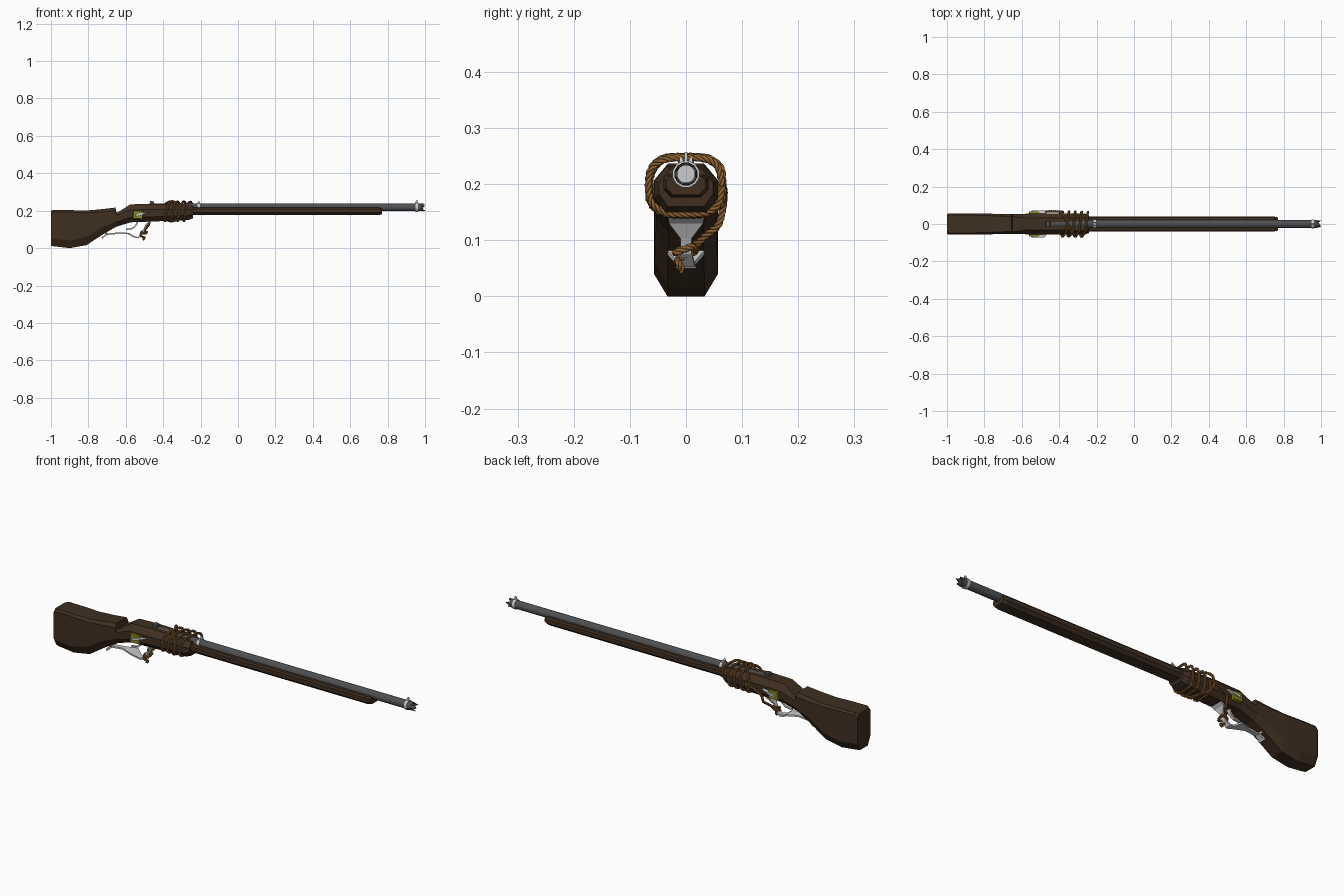
import bpy, bmesh, math, random
from mathutils import Vector

if "Cube" in bpy.data.objects:
    bpy.data.objects.remove(bpy.data.objects["Cube"])

random.seed(4)
BZ = 0.218  # barrel axis height


def material(name, rgb):
    m = bpy.data.materials.new(name)
    m.diffuse_color = (*rgb, 1)
    m.use_nodes = True
    m.node_tree.nodes["Principled BSDF"].inputs["Base Color"].default_value = m.diffuse_color
    return m


WOOD = material("dark_wood", (0.05, 0.028, 0.015))
STEEL = material("dark_steel", (0.075, 0.08, 0.085))
ROPE = material("rope", (0.26, 0.12, 0.03))
GREEN = material("green_brass", (0.25, 0.28, 0.01))


def finish(name, bm, mat=None):
    bmesh.ops.recalc_face_normals(bm, faces=bm.faces)
    me = bpy.data.meshes.new(name)
    bm.to_mesh(me)
    bm.free()
    ob = bpy.data.objects.new(name, me)
    bpy.context.collection.objects.link(ob)
    if mat:
        me.materials.append(mat)
    return ob


def skin(name, rings, mat=None, caps=True):
    """Bridge a list of closed rings of points."""
    bm = bmesh.new()
    vs = [[bm.verts.new(p) for p in r] for r in rings]
    n = len(rings[0])
    for a, b in zip(vs, vs[1:]):
        for i in range(n):
            bm.faces.new((a[i], a[(i + 1) % n], b[(i + 1) % n], b[i]))
    if caps:
        bm.faces.new(vs[0])
        bm.faces.new(vs[-1])
    return finish(name, bm, mat)


def section(x, zb, zt, w, wt, wb, a, b):
    """Eight sided stock section: a, b are the top and bottom bevel heights."""
    half = [(wt, zt), (w, zt - a), (w, zb + b), (wb, zb)]
    return [(x, y, z) for y, z in half] + [(x, -y, z) for y, z in reversed(half)]


def lathe(name, profile, mat=None, n=12, jag=0.0, caps=True):
    rings = []
    for x, r in profile:
        rings.append([(x + (jag * (0, -1, -.35, -.8)[i % 4] if x > 0.995 else 0),
                       r * math.cos(2 * math.pi * (i + .5) / n),
                       BZ + r * math.sin(2 * math.pi * (i + .5) / n)) for i in range(n)])
    return skin(name, rings, mat, caps)


def strip(name, pts, t):
    """Flat metal strap in the xz plane; pts are x, z, half width."""
    rings = []
    for i, (x, z, w) in enumerate(pts):
        p, q = pts[max(i - 1, 0)], pts[min(i + 1, len(pts) - 1)]
        d = Vector((q[0] - p[0], q[1] - p[1])).normalized() * t
        rings.append([(x - d.y, w, z + d.x), (x - d.y, -w, z + d.x),
                      (x + d.y, -w, z - d.x), (x + d.y, w, z - d.x)])
    return skin(name, rings)


def slab(name, outline, y0, y1, mat=None, taper=1.0):
    """Extrude an xz outline along y."""
    cx = sum(p[0] for p in outline) / len(outline)
    cz = sum(p[1] for p in outline) / len(outline)
    return skin(name, [[(x, y0, z) for x, z in outline],
                       [(cx + (x - cx) * taper, y1, cz + (z - cz) * taper) for x, z in outline]], mat)


# butt with the stepped comb, swept wrist and receiver
skin("butt_stock", [section(*s) for s in (
    (-1.0, .012, .200, .053, .036, .030, .018, .045),
    (-.985, .010, .204, .057, .048, .033, .010, .040),
    (-.90, .000, .203, .057, .048, .033, .010, .040),
    (-.81, .016, .201, .056, .046, .033, .012, .045),
    (-.72, .075, .209, .054, .042, .032, .015, .040),
    (-.655, .112, .217, .053, .040, .031, .018, .030),
    (-.65, .115, .190, .053, .042, .031, .012, .025),
    (-.63, .122, .193, .053, .042, .031, .012, .025))], WOOD)
skin("receiver", [section(*s) for s in (
    (-.645, .116, .190, .052, .040, .031, .014, .025),
    (-.575, .138, .234, .055, .032, .033, .030, .025),
    (-.46, .142, .237, .057, .032, .034, .030, .025),
    (-.265, .150, .232, .057, .034, .036, .026, .025),
    (-.24, .160, .226, .048, .030, .032, .024, .022))], WOOD)

# long fore end under the barrel
skin("fore_end", [section(*s) for s in (
    (-.26, .176, .217, .040, .034, .026, .007, .014),
    (.75, .176, .217, .040, .034, .026, .007, .014),
    (.77, .181, .214, .035, .028, .023, .007, .012))], WOOD)

# barrel with a ragged muzzle and hollow bore
lathe("barrel", [(-.47, .021), (.94, .021), (.975, .021), (1.0, .020),
                 (.9985, .016), (.93, .016)], STEEL, jag=.022)
for x, name in ((.955, "muzzle_band"), (-.21, "rear_band")):
    lathe(name, [(x - .007, .019), (x - .007, .0245), (x + .007, .0245), (x + .007, .019)])

# front and rear sights
slab("front_sight", [(.945, .237), (.965, .237), (.960, .257), (.954, .257)], -.0025, .0025)
for s in (-1, 1):
    skin(f"rear_sight_{'left' if s > 0 else 'right'}",
         [[(-.218, s * .003, .238), (-.202, s * .003, .238), (-.202, s * .012, .236), (-.218, s * .012, .236)],
          [(-.214, s * .009, .250), (-.206, s * .009, .250), (-.206, s * .011, .249), (-.214, s * .011, .249)]])
slab("breech_block", [(-.475, .225), (-.445, .225), (-.45, .250), (-.47, .252)], -.014, .014, STEEL)

# trigger guard strap with flared ends, and trigger
strip("trigger_guard", [
    (-.468, .145, .033), (-.485, .132, .030), (-.500, .105, .010), (-.512, .078, .010),
    (-.535, .056, .016), (-.555, .060, .017), (-.585, .078, .033), (-.64, .080, .012),
    (-.700, .074, .012), (-.722, .060, .018), (-.728, .052, .018)], .004)
strip("guard_rear_mount", [(-.700, .076, .013), (-.710, .084, .026), (-.722, .092, .031)], .004)
strip("trigger", [(-.535, .148, .010), (-.545, .122, .009), (-.565, .105, .007), (-.598, .100, .005)], .004)

# lock plates and pointed latches on both sides
for s, side in ((-1, "right"), (1, "left")):
    slab("lock_plate_" + side, [(-.562, .158), (-.51, .155), (-.505, .198), (-.56, .202)],
         s * .050, s * .066, GREEN, .92)
    slab("latch_" + side, [(-.555, .166), (-.515, .176), (-.465, .196), (-.52, .190), (-.55, .184)],
         s * .052, s * .072, taper=.75)


def smooth_path(pts, step=8):
    """Catmull-Rom through the given points."""
    pts = [pts[0]] + pts + [pts[-1]]
    out = []
    for a, b, c, d in zip(pts, pts[1:], pts[2:], pts[3:]):
        for k in range(step):
            t = k / step
            out.append(.5 * (2 * b + (c - a) * t + (2 * a - 5 * b + 4 * c - d) * t * t
                             + (3 * b - a - 3 * c + d) * t ** 3))
    return out + [pts[-1]]


def rope(name, pts, strands=3, r=.0033, pitch=.035):
    """Twisted strands along a path."""
    path = smooth_path(pts)
    cu = bpy.data.curves.new(name, "CURVE")
    cu.dimensions = "3D"
    cu.bevel_depth = r
    cu.bevel_resolution = 1
    cu.use_fill_caps = True
    cu.materials.append(ROPE)
    for k in range(strands):
        sp = cu.splines.new("POLY")
        sp.points.add(len(path) - 1)
        dist = 0
        for i, p in enumerate(path):
            tan = (path[min(i + 1, len(path) - 1)] - path[max(i - 1, 0)]).normalized()
            u = tan.cross(Vector((1, .15, .1))).normalized()
            v = tan.cross(u)
            if i:
                dist += (p - path[i - 1]).length
            ang = 2 * math.pi * (dist / pitch + k / strands)
            sp.points[i].co = (*(p + (u * math.cos(ang) + v * math.sin(ang)) * r * 1.1), 1)
    ob = bpy.data.objects.new(name, cu)
    bpy.context.collection.objects.link(ob)


# rope wound around the receiver
coil = []
turns, seg = 4, 14
for i in range(turns * seg + 1):
    a = 2 * math.pi * i / seg
    c, s = math.cos(a), math.sin(a)
    wob = random.uniform(0, .005)
    y = math.copysign(abs(c) ** .6, c) * (.063 + wob)
    z = .197 + math.copysign(abs(s) ** .75, s) * (.050 + wob * .5)
    coil.append(Vector((-.255 - .135 * i / (turns * seg) + .012 * math.sin(a + .8), y, z)))
# loose end runs back and knots around the trigger guard
tail = [(-.43, .068, .185), (-.47, .066, .160), (-.475, .058, .128), (-.49, .035, .108),
        (-.505, .016, .092), (-.518, -.012, .082), (-.495, -.018, .078), (-.490, .010, .088),
        (-.515, .016, .080), (-.52, -.014, .066), (-.500, -.010, .056), (-.508, -.008, .045)]
rope("wound_rope", coil + [Vector(p) for p in tail])

# second slack loop crossing over the breech
loop = []
for i in range(15):
    a = 2 * math.pi * i / 14
    c, s = math.cos(a), math.sin(a)
    loop.append(Vector((-.355 - .045 * c, math.copysign(abs(c) ** .6, c) * .066,
                        .197 + math.copysign(abs(s) ** .75, s) * .053)))
rope("slack_rope_loop", loop)
